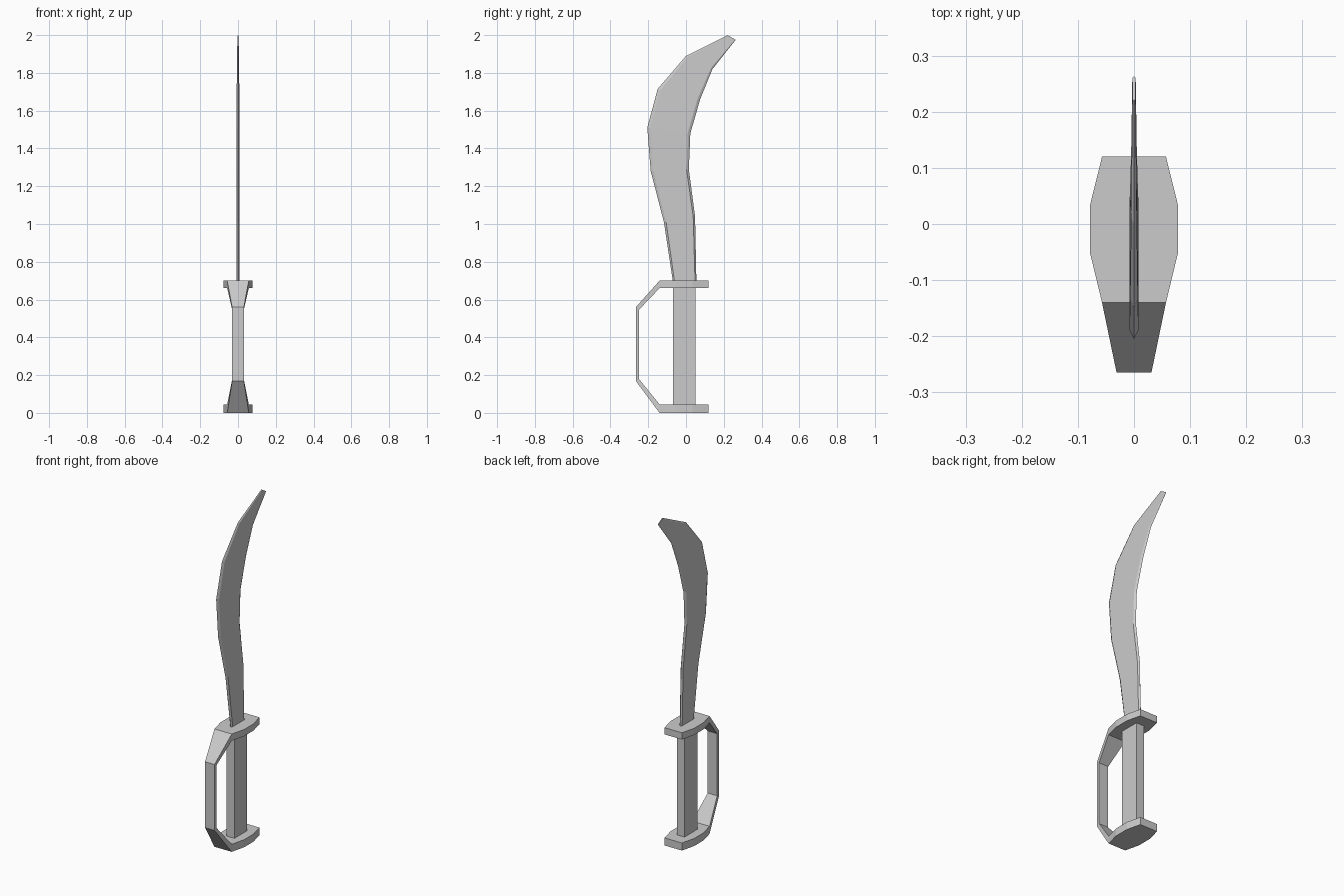
import bpy, bmesh
from mathutils import Vector

if "Cube" in bpy.data.objects:
    bpy.data.objects.remove(bpy.data.objects["Cube"])


def loft(name, rings):
    """Skin a list of equal-length point rings and cap both ends."""
    bm = bmesh.new()
    loops = [[bm.verts.new(p) for p in ring] for ring in rings]
    n = len(loops[0])
    for a, b in zip(loops, loops[1:]):
        for i in range(n):
            j = (i + 1) % n
            bm.faces.new((a[i], a[j], b[j], b[i]))
    bm.faces.new(loops[0][::-1])
    bm.faces.new(loops[-1])
    bmesh.ops.recalc_face_normals(bm, faces=bm.faces)
    mesh = bpy.data.meshes.new(name)
    bm.to_mesh(mesh)
    bm.free()
    obj = bpy.data.objects.new(name, mesh)
    bpy.context.collection.objects.link(obj)
    return obj


# Blade: (front y, z, back y, z, half thickness) stations, six-sided section
stations = [
    (-.07, .70, .055, .70, .008),
    (-.117, 1.01, .048, 1.04, .008),
    (-.187, 1.28, .015, 1.29, .008),
    (-.205, 1.51, .023, 1.48, .008),
    (-.15, 1.715, .075, 1.66, .007),
    (0, 1.89, .14, 1.82, .005),
    (.22, 2.0, .263, 1.975, .003),
]
rings = []
for y0, z0, y1, z1, t in stations:
    a, b = Vector((0, y0, z0)), Vector((0, y1, z1))
    side = Vector((t, 0, 0))
    p, q = a.lerp(b, .07), a.lerp(b, .94)
    rings.append([a, p + side, q + side, b, q - side, p - side])
loft("blade", rings)

# Grip: plain rectangular bar between the two plates
loft("grip", [[(-.025, -.07, z), (.025, -.07, z), (.025, .05, z), (-.025, .05, z)]
              for z in (.045, .66)])

# Hand guard: upper plate, knuckle bow and lower plate as one flat band
# (half width, outer y, outer z, inner y, inner z)
band = [
    (.057, .12, .70, .12, .66),
    (.078, .035, .70, .035, .66),
    (.078, -.053, .70, -.053, .66),
    (.057, -.14, .70, -.14, .66),
    (.031, -.265, .56, -.248, .547),
    (.031, -.265, .168, -.248, .178),
    (.057, -.14, 0, -.14, .045),
    (.078, -.053, 0, -.053, .045),
    (.078, .035, 0, .035, .045),
    (.057, .12, 0, .12, .045),
]
loft("hand_guard", [[(-w, yo, zo), (w, yo, zo), (w, yi, zi), (-w, yi, zi)]
                    for w, yo, zo, yi, zi in band])
